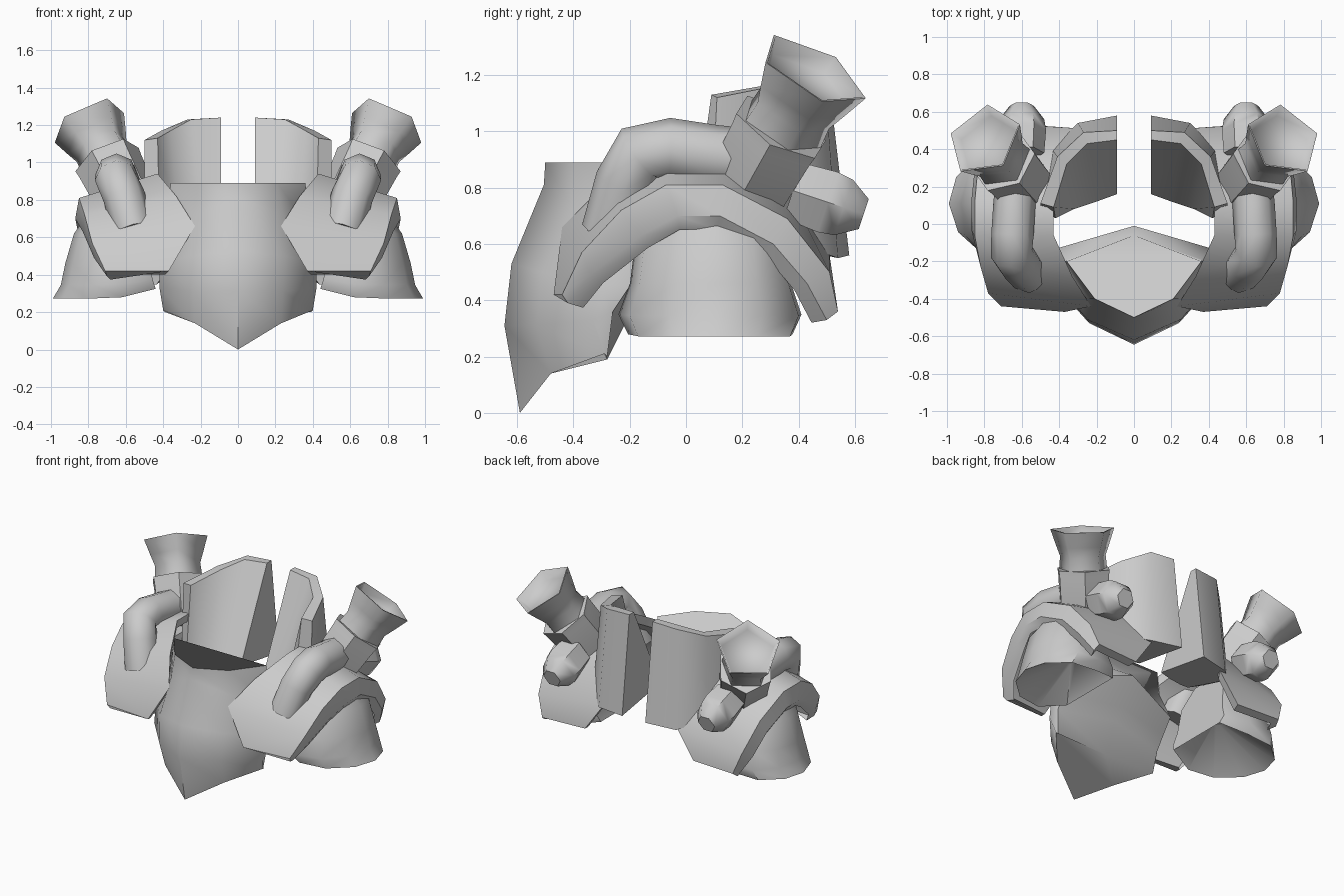
import bpy, bmesh, math
from mathutils import Vector as V

if "Cube" in bpy.data.objects:
    bpy.data.objects.remove(bpy.data.objects["Cube"])


def loft(name, rings, smooth=35, mirror=True):
    """Bridge closed rings of points, cap both ends, optionally mirror in x."""
    bm = bmesh.new()
    vs = [[bm.verts.new(p) for p in r] for r in rings]
    n = len(vs[0])
    for a, b in zip(vs, vs[1:]):
        for i in range(n):
            j = (i + 1) % n
            bm.faces.new((a[i], a[j], b[j], b[i]))
    bm.faces.new(vs[0][::-1])
    bm.faces.new(vs[-1])
    bmesh.ops.recalc_face_normals(bm, faces=bm.faces)
    me = bpy.data.meshes.new(name)
    bm.to_mesh(me)
    bm.free()
    ob = bpy.data.objects.new(name, me)
    bpy.context.collection.objects.link(ob)
    bpy.ops.object.select_all(action='DESELECT')
    ob.select_set(True)
    bpy.context.view_layer.objects.active = ob
    bpy.ops.object.shade_smooth_by_angle(angle=math.radians(smooth))
    if mirror:
        ob.modifiers.new("Mirror", 'MIRROR')
    return ob


def turned(name, origin, axis, start, profile, sides, smooth=35):
    """Lathe (distance, radius) pairs round an axis; start points to the first corner."""
    axis = V(axis).normalized()
    e1 = V(start)
    e1 = (e1 - axis * e1.dot(axis)).normalized()
    e2 = axis.cross(e1)
    rings = []
    for d, r in profile:
        rings.append([V(origin) + axis * d + r * (e1 * math.cos(a) + e2 * math.sin(a))
                      for a in (2 * math.pi * k / sides for k in range(sides))])
    return loft(name, rings, smooth)


# Chest block: half sections (front, mid, side, side back, back), top to bottom
chest = [
    [(0, -.5, .89), (.21, -.4, .89), (.36, -.2, .89), (.36, -.19, .74), (0, -.06, .69)],
    [(0, -.505, .81), (.24, -.4, .72), (.39, -.2, .64), (.41, -.13, .55), (0, -.01, .65)],
    [(0, -.62, .53), (.25, -.51, .5), (.42, -.31, .46), (.41, -.2, .45), (0, -.12, .47)],
    [(0, -.645, .31), (.24, -.53, .31), (.42, -.33, .33), (.41, -.26, .36), (0, -.18, .39)],
    [(0, -.59, 0), (.23, -.48, .14), (.4, -.29, .21), (.39, -.28, .2), (0, -.28, .19)],
]
loft("chest_plate", [h + [(-x, y, z) for x, y, z in h[3:0:-1]] for h in chest], 55, False)

# Collar wings: wedge sections (inner top, outer top, outer bottom, inner bottom)
loft("collar_wing", [
    [(.09, .45, 1.24), (.09, .5, 1.24), (.09, .58, .56), (.09, .16, .63)],
    [(.25, .43, 1.23), (.27, .49, 1.23), (.3, .54, .55), (.2, .12, .64)],
    [(.36, .32, 1.17), (.41, .36, 1.17), (.44, .4, .6), (.32, .08, .66)],
    [(.43, .09, 1.13), (.5, .11, 1.12), (.5, .09, .72), (.42, .03, .7)],
], 45)

# Shoulder plates: arch stations front to back (inner edge, shoulder, outer rim)
arch = [
    [(.37, -.47, .42), (.71, -.44, .42), (.70, -.42, .39)],
    [(.23, -.44, .66), (.78, -.37, .57), (.77, -.34, .49)],
    [(.33, -.28, .82), (.82, -.23, .72), (.83, -.16, .63)],
    [(.43, -.06, .94), (.85, -.07, .81), (.87, -.03, .70)],
    [(.43, .15, .94), (.85, .13, .81), (.87, .12, .70)],
    [(.36, .36, .80), (.83, .36, .69), (.85, .31, .6)],
    [(.28, .51, .56), (.79, .51, .5), (.82, .43, .46)],
    [(.42, .52, .36), (.74, .54, .36), (.75, .5, .33)],
]
centre = V((.55, .05, .25))
rings = []
for row in arch:
    row = [V(p) for p in row]
    rings.append(row + [p + (centre - p).normalized() * .06 for p in reversed(row)])
loft("shoulder_plate", rings, 40)

# Flared upper arms with a hollow underside
base = [(.44, -.16), (.62, -.24), (.8, -.2), (.94, -.06), (.99, .11),
        (.95, .27), (.82, .4), (.62, .41), (.44, .34)]


def arm_ring(sx, sy, z, drop=0):
    return [(.6 + (x - .6) * sx, .1 + (y - .1) * sy, z + drop * (.65 - min(x, .65)))
            for x, y in base]


loft("upper_arm", [arm_ring(.1, .1, .48), arm_ring(1, .9, .272, .25), arm_ring(.89, 1, .345, .15),
                   arm_ring(.83, .88, .46), arm_ring(.71, .82, .62), arm_ring(.45, .5, .76)], 50)

# Exhausts: pentagonal funnel with recessed mouth, neck and socket
rim, axis, corner = (.8, .45, 1.215), (.4, .45, .8), (-.11, -.15, .13)
turned("exhaust_funnel", rim, axis, corner,
       [(-.4, .14), (-.26, .16), (-.17, .152), (-.1, .178), (0, .213), (0, .203), (-.06, .175)], 5, 75)
turned("exhaust_socket", rim, axis, corner,
       [(-.56, .15), (-.5, .17), (-.29, .18), (-.25, .185), (-.25, .14)], 6, 45)

# Rear nozzle stub
turned("rear_nozzle", (.6, .38, .79), (0, .9, -.3), (1, 0, 0),
       [(0, .12), (.13, .13), (.19, .12), (.265, .065)], 6, 50)

# Front elbow pipe swept along a short path
path = [V(p) for p in [(.63, .2, .9), (.64, .1, .91), (.65, -.06, .935),
                       (.655, -.16, .92), (.61, -.21, .82), (.56, -.26, .64)]]
rings = []
for i, p in enumerate(path):
    t = (path[min(i + 1, len(path) - 1)] - path[max(i - 1, 0)]).normalized()
    side = V((1, 0, 0))
    side = (side - t * side.dot(t)).normalized()
    up = t.cross(side)
    rings.append([p + .113 * (side * math.cos(a) + up * math.sin(a))
                  for a in (math.pi * k / 4 for k in range(8))])
loft("front_pipe", rings, 50)
